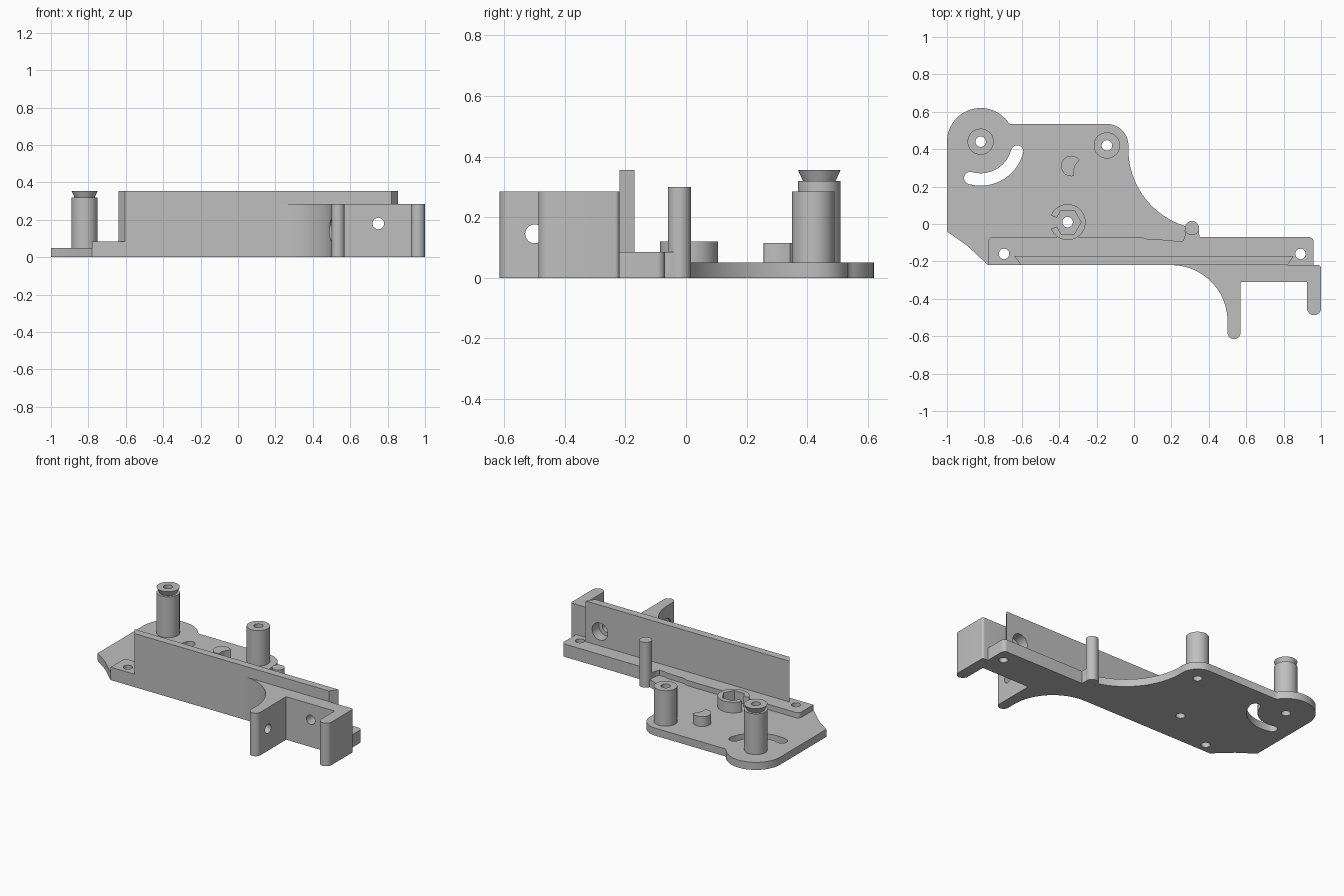
import bpy
import bmesh
from math import radians, sin, cos, pi

old = bpy.data.objects.get("Cube")
if old:
    bpy.data.objects.remove(old, do_unlink=True)

grey = bpy.data.materials.new("plain_grey")
grey.use_nodes = True
GREY = (0.52, 0.52, 0.52, 1)
grey.diffuse_color = GREY
grey.node_tree.nodes["Principled BSDF"].inputs["Base Color"].default_value = GREY


def arc(cx, cy, r, start, end, n=20):
    """Points along an arc, angles in degrees."""
    angles = [radians(start + (end - start) * i / n) for i in range(n + 1)]
    return [(cx + r * cos(a), cy + r * sin(a)) for a in angles]


def circle(cx, cy, r, n=40):
    return arc(cx, cy, r, 0, 360, n)[:-1]


def prism(name, outline, z0, z1):
    """Extrude a flat outline from z0 up to z1."""
    bm = bmesh.new()
    face = bm.faces.new([bm.verts.new((x, y, z0)) for x, y in outline])
    up = bmesh.ops.extrude_face_region(bm, geom=[face])["geom"]
    for v in up:
        if isinstance(v, bmesh.types.BMVert):
            v.co.z = z1
    bmesh.ops.remove_doubles(bm, verts=bm.verts, dist=0.0005)
    bmesh.ops.recalc_face_normals(bm, faces=bm.faces)
    mesh = bpy.data.meshes.new(name)
    bm.to_mesh(mesh)
    bm.free()
    mesh.materials.append(grey)
    obj = bpy.data.objects.new(name, mesh)
    bpy.context.collection.objects.link(obj)
    return obj


def drill(centre, radius, length, rotation=(0, 0, 0)):
    """Cylindrical cutter, along z unless rotated."""
    bpy.ops.mesh.primitive_cylinder_add(vertices=32, radius=radius, depth=length,
                                        location=centre, rotation=rotation)
    return bpy.context.object


def cut(obj, cutters):
    bpy.context.view_layer.objects.active = obj
    for c in cutters:
        mod = obj.modifiers.new("cut", "BOOLEAN")
        mod.operation = "DIFFERENCE"
        mod.solver = "EXACT"
        mod.object = c
        bpy.ops.object.modifier_apply(modifier=mod.name)


TALL, SHORT, NUT = (-0.82, 0.44), (-0.145, 0.42), (-0.355, 0.01)
BASE, RAIL = 0.05, 0.085

# Base plate
base_plate = prism("base_plate",
                   [(-1, -0.04)] + arc(*TALL, 0.18, 180, 33.7, 32)
                   + [(-0.66, 0.535)] + arc(*SHORT, 0.115, 90, 0)
                   + arc(0.40, 0.40, 0.43, 180, 253, 32)
                   + [(0.27, -0.12), (-0.76, -0.12), (-0.78, -0.22), (-0.89, -0.117)],
                   0, BASE)

# Long rail with a shallow pocket along its back edge
rail = prism("rail",
             [(-0.78, -0.22), (0.96, -0.22)] + arc(0.935, -0.095, 0.025, 0, 90, 6)
             + [(0.27, -0.07), (0.26, -0.093), (0.22, -0.093), (0.2, -0.085),
                (0.08, -0.083), (0.04, -0.07)]
             + arc(-0.755, -0.095, 0.025, 90, 180, 6), 0, RAIL)

# Upright wall with slanted ends
wall = prism("upright_wall",
             [(-0.605, -0.22), (0.82, -0.22), (0.855, -0.17), (-0.64, -0.17)],
             0.03, 0.355)

# Front bracket with a curved gusset and two arms
bracket = prism("front_bracket",
                arc(0.2, -0.52, 0.3, 90, 0, 32) + arc(0.535, -0.58, 0.035, 180, 360, 16)
                + [(0.57, -0.31), (0.925, -0.31)]
                + arc(0.9625, -0.45, 0.0375, 180, 360, 16)
                + arc(0.985, -0.235, 0.015, 0, 90, 5), 0, 0.285)

# Guide pin and its foot
guide_pin = prism("guide_pin", circle(0.31, -0.022, 0.038), 0, 0.3)
pin_foot = prism("pin_foot", [(0.265, -0.12), (0.35, -0.12), (0.35, -0.065),
                              (0.345, -0.03), (0.275, -0.03)], 0, RAIL)

# Posts
tall_post = prism("tall_post", circle(*TALL, 0.07), 0.02, 0.32)
short_post = prism("short_post", circle(*SHORT, 0.07), 0.02, 0.285)
post_cap = prism("post_cap", circle(*TALL, 0.07), 0.318, 0.355)
for v in post_cap.data.vertices:
    if v.co.z < 0.33:
        v.co.x = TALL[0] + (v.co.x - TALL[0]) * 0.76
        v.co.y = TALL[1] + (v.co.y - TALL[1]) * 0.76

# Nut holder: round outside, six-sided inside, open on one side
hexagon = [(NUT[0] + 0.072 * cos(a * pi / 3), NUT[1] + 0.072 * sin(a * pi / 3))
           for a in (-2, -1, 0, 1, 2)]
nut_holder = prism("nut_holder",
                   arc(*NUT, 0.096, -158, 158, 40)
                   + [(NUT[0] - 0.058, NUT[1] + 0.024)] + hexagon[::-1]
                   + [(NUT[0] - 0.058, NUT[1] - 0.024)], 0.03, 0.12)

# Notched stop
notched_stop = prism("notched_stop",
                     arc(-0.335, 0.31, 0.055, 38, 285) + [(-0.322, 0.29), (-0.313, 0.315)],
                     0.03, 0.115)

# Curved slot and round holes
slot = prism("slot_cutter",
             arc(*TALL, 0.235, -106, -15, 28)
             + arc(TALL[0] + 0.202 * cos(radians(-15)), TALL[1] + 0.202 * sin(radians(-15)),
                   0.033, -15, 165, 12)
             + arc(*TALL, 0.169, -15, -106, 28)
             + arc(TALL[0] + 0.202 * cos(radians(-106)), TALL[1] + 0.202 * sin(radians(-106)),
                   0.033, 74, 254, 12)[::1], -0.1, 0.2)
tall_hole, short_hole, nut_hole = [drill((x, y, 0.2), 0.028, 1) for x, y in (TALL, SHORT, NUT)]
rail_holes = [drill((x, -0.16, 0.1), 0.028, 0.6) for x in (-0.695, 0.89)]
ALONG_Y, ALONG_X = (pi / 2, 0, 0), (0, pi / 2, 0)
wall_hole = drill((0.75, -0.2, 0.18), 0.031, 0.5, ALONG_Y)
wall_bore = drill((0.75, -0.14, 0.18), 0.057, 0.2, ALONG_Y)
arm_hole = drill((0.54, -0.5, 0.145), 0.031, 0.2, ALONG_X)
arm_bore = drill((0.41, -0.5, 0.145), 0.06, 0.2, ALONG_X)

cut(base_plate, [slot, tall_hole, short_hole, nut_hole])
cut(rail, rail_holes)
cut(wall, [wall_bore])
cut(bracket, [wall_hole, wall_bore, arm_hole, arm_bore])
cut(tall_post, [tall_hole])
cut(post_cap, [tall_hole])
cut(short_post, [short_hole])

for c in [slot, tall_hole, short_hole, nut_hole, wall_hole, wall_bore,
          arm_hole, arm_bore] + rail_holes:
    bpy.data.objects.remove(c, do_unlink=True)

# Smooth round sides, sharp edges
bpy.ops.object.select_all(action="DESELECT")
for obj in (base_plate, rail, wall, bracket, guide_pin, pin_foot, tall_post,
            short_post, post_cap, nut_holder, notched_stop):
    obj.select_set(True)
    bpy.context.view_layer.objects.active = obj
bpy.ops.object.shade_smooth_by_angle(angle=radians(30))
